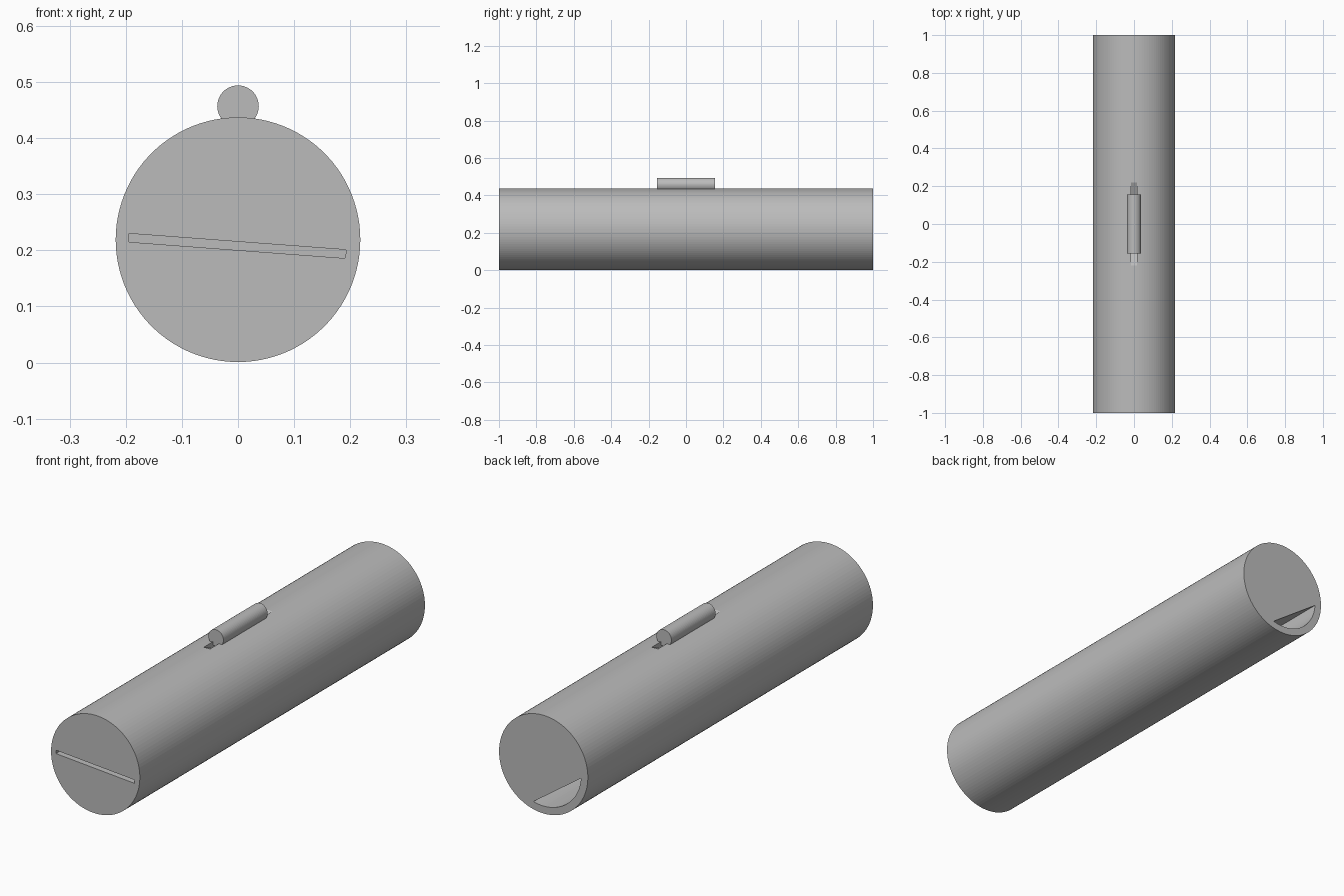
import bpy, bmesh, math
from mathutils import Vector

if "Cube" in bpy.data.objects:
    bpy.data.objects.remove(bpy.data.objects["Cube"])

grey = bpy.data.materials.new("plain grey")
grey.diffuse_color = (0.5, 0.5, 0.5, 1)
grey.use_nodes = True
grey.node_tree.nodes["Principled BSDF"].inputs["Base Color"].default_value = grey.diffuse_color

R, ZC = 0.218, 0.219


def prism(name, profile, direction):
    """Extrude a closed 3D outline along a direction."""
    bm = bmesh.new()
    face = bm.faces.new([bm.verts.new(p) for p in profile])
    out = bmesh.ops.extrude_face_region(bm, geom=[face])
    moved = [v for v in out["geom"] if isinstance(v, bmesh.types.BMVert)]
    bmesh.ops.translate(bm, verts=moved, vec=Vector(direction))
    bmesh.ops.recalc_face_normals(bm, faces=bm.faces)
    mesh = bpy.data.meshes.new(name)
    bm.to_mesh(mesh)
    bm.free()
    mesh.materials.append(grey)
    obj = bpy.data.objects.new(name, mesh)
    bpy.context.collection.objects.link(obj)
    return obj


def rod(name, radius, zc, half, sides):
    ring = [(radius * math.cos(2 * math.pi * i / sides), -half,
             zc + radius * math.sin(2 * math.pi * i / sides)) for i in range(sides)]
    return prism(name, ring, (0, 2 * half, 0))


def cut(body, cutter):
    mod = body.modifiers.new(cutter.name, "BOOLEAN")
    mod.operation = "DIFFERENCE"
    mod.solver = "EXACT"
    mod.object = cutter
    cutter.hide_render = True
    cutter.hide_viewport = True


# Main body and the small rod on top
body = rod("body", R, ZC, 1.0, 100)
rod("top_rod", 0.037, 0.457, 0.155, 48)

# Narrow tilted slot in the front end
front = [(-0.194, -1.1, 0.23), (0.193, -1.1, 0.201),
         (0.191, -1.1, 0.186), (-0.194, -1.1, 0.215)]
cut(body, prism("front_slot_cutter", front, (0, 0.4, 0)))

# Circular segment pocket in the back end
mid, spread = math.atan2(-0.096, -0.068), math.acos(0.117 / 0.185)
arc = [mid - spread + 2 * spread * i / 24 for i in range(25)]
segment = [(0.185 * math.cos(a), 1.1, ZC + 0.185 * math.sin(a)) for a in arc]
cut(body, prism("back_pocket_cutter", segment, (0, -0.5, 0)))

# Narrow groove under the rod, ramping down from both ends
top = R + ZC
groove = [(-0.015, -0.33, top + 0.05), (-0.015, 0, top - 0.10),
          (-0.015, 0.33, top + 0.05)]
cut(body, prism("groove_cutter", groove, (0.03, 0, 0)))
